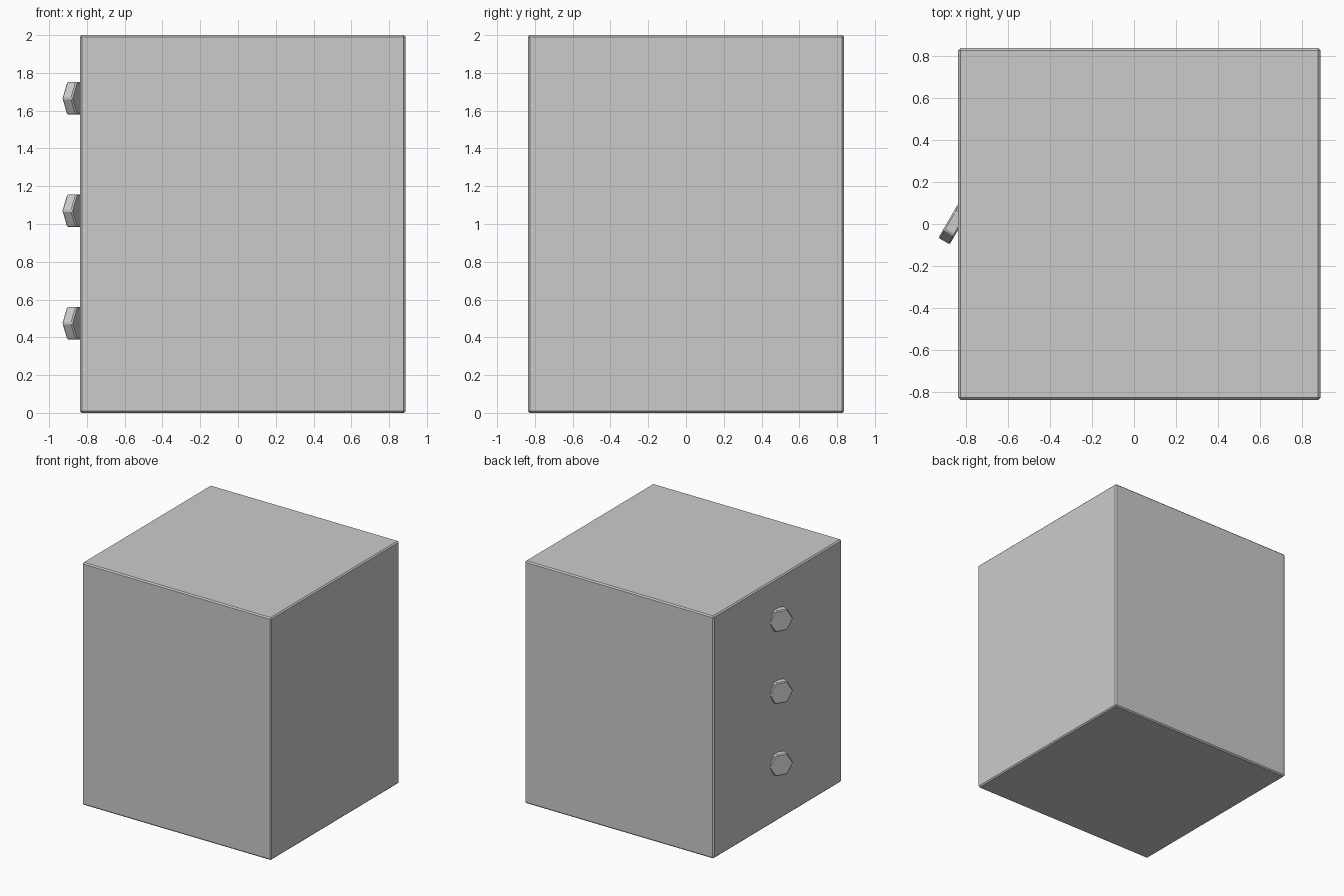
import bpy
from math import pi

if "Cube" in bpy.data.objects:
    bpy.data.objects.remove(bpy.data.objects["Cube"])


def bevel(obj, width):
    mod = obj.modifiers.new("edge_bevel", "BEVEL")
    mod.width = width
    mod.segments = 1
    mod.limit_method = "ANGLE"


# Main block with thin chamfered edges
X_MIN, X_MAX, DEPTH, HEIGHT = -0.837, 0.887, 1.674, 2.0
bpy.ops.mesh.primitive_cube_add(size=1, location=((X_MIN + X_MAX) / 2, 0, HEIGHT / 2))
block = bpy.context.object
block.name = "main_block"
block.scale = (X_MAX - X_MIN, DEPTH, HEIGHT)
bpy.ops.object.transform_apply(location=False, rotation=False, scale=True)
bevel(block, 0.01)

# Hexagonal bolt heads on the left side, points up, sunk slightly into the block
BOLT_OUT, BOLT_IN = -0.887, -0.825
for name, z in (("lower_bolt", 0.475), ("middle_bolt", 1.07), ("upper_bolt", 1.665)):
    bpy.ops.mesh.primitive_cylinder_add(
        vertices=6, radius=0.1, depth=BOLT_IN - BOLT_OUT,
        location=((BOLT_IN + BOLT_OUT) / 2, 0.002, z), rotation=(0, pi / 2, 0))
    bolt = bpy.context.object
    bolt.name = name
    # Turn the hexagon so a corner points straight up
    tops = max(v.z for v in (bolt.matrix_world.to_3x3() @ v.co for v in bolt.data.vertices))
    if tops < 0.095:
        bolt.rotation_euler.x += pi / 6
    bevel(bolt, 0.007)
